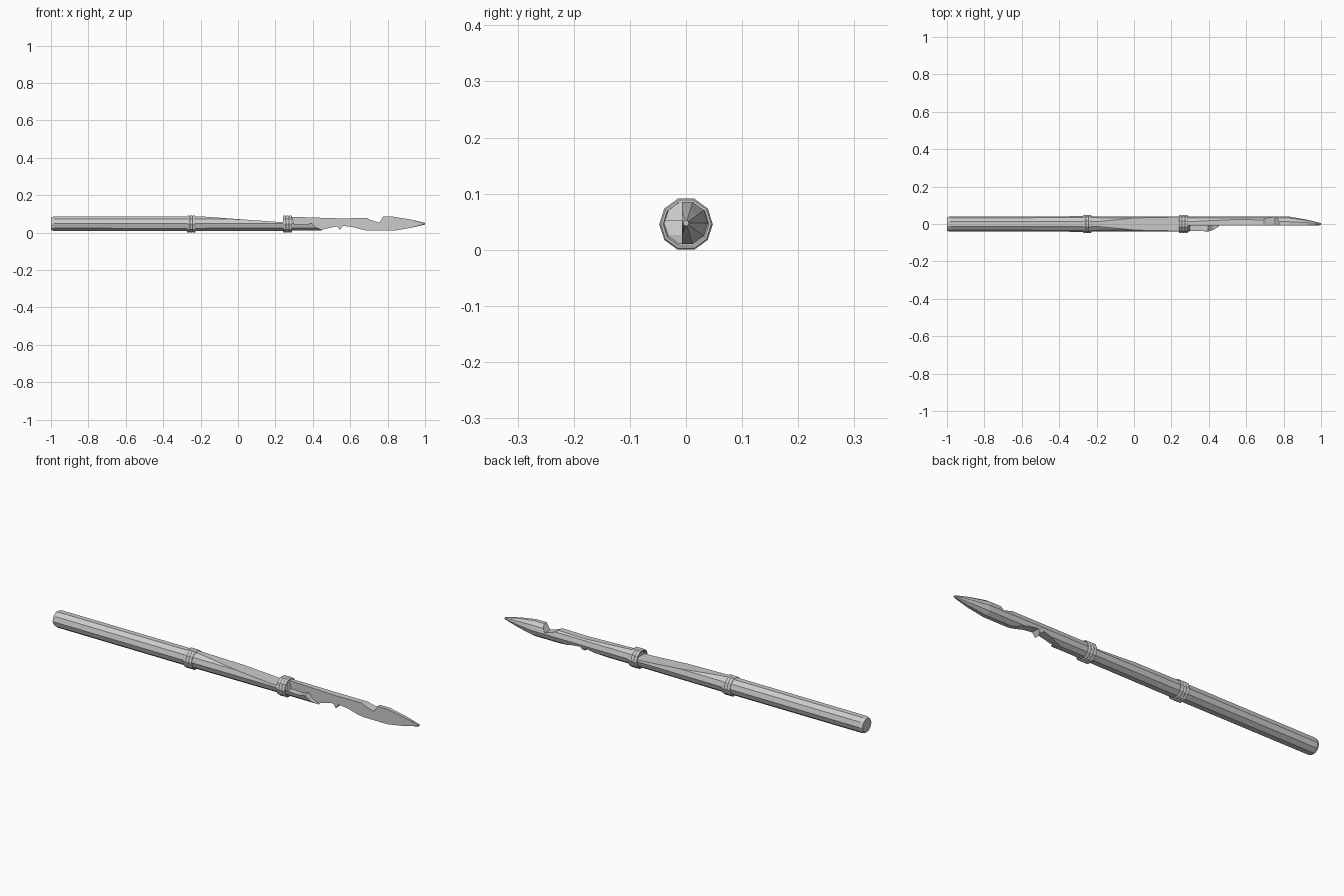
import bpy, bmesh
from math import cos, sin, tau

if "Cube" in bpy.data.objects:
    bpy.data.objects.remove(bpy.data.objects["Cube"])

SIDES = 10


def make(name, bm):
    bmesh.ops.recalc_face_normals(bm, faces=bm.faces)
    mesh = bpy.data.meshes.new(name)
    bm.to_mesh(mesh)
    bm.free()
    ob = bpy.data.objects.new(name, mesh)
    bpy.context.collection.objects.link(ob)
    return ob


def loft(name, stations, cz, closed=False):
    """Ten-sided skin around the x axis through (x, radius) stations."""
    bm = bmesh.new()
    rings = [[bm.verts.new((x, r * cos(i * tau / SIDES), cz + r * sin(i * tau / SIDES)))
              for i in range(SIDES)] for x, r in stations]
    pairs = list(zip(rings, rings[1:]))
    if closed:
        pairs.append((rings[-1], rings[0]))
    else:
        bm.faces.new(rings[0])
        bm.faces.new(rings[-1])
    for a, b in pairs:
        for i in range(SIDES):
            j = (i + 1) % SIDES
            bm.faces.new((a[i], a[j], b[j], b[i]))
    return make(name, bm)


def carve(ob, profile, y0, y1):
    """Keep only what lies inside a front-view (x, z) profile between y0 and y1."""
    bm = bmesh.new()
    a = [bm.verts.new((x, y0, z)) for x, z in profile]
    b = [bm.verts.new((x, y1, z)) for x, z in profile]
    bm.faces.new(a)
    bm.faces.new(b)
    for i in range(len(a)):
        j = (i + 1) % len(a)
        bm.faces.new((a[i], a[j], b[j], b[i]))
    cutter = make("cutter", bm)
    mod = ob.modifiers.new("carve", 'BOOLEAN')
    mod.operation = 'INTERSECT'
    mod.solver = 'EXACT'
    mod.object = cutter
    bpy.context.view_layer.objects.active = ob
    bpy.ops.object.modifier_apply(modifier=mod.name)
    bpy.data.objects.remove(cutter)


# Shaft with a long shaved slope on top
shaft = loft("shaft", [(-1, .035), (-.985, .041), (-.25, .0415), (.3, .0395)], .0475)
carve(shaft, [(-1.1, -.1), (.28, -.1), (.28, .055), (.2, .058), (-.2, .0868),
              (-.2, .2), (-1.1, .2)], -.1, .1)

# Splintered point: flat on the front, rounded on the back, notched above and below
STOCK = [(.255, .039), (.83, .0395), (.92, .024), (1, .005)]
blade = loft("splintered_point", STOCK, .0475)
carve(blade, [(.25, 0), (.40, .008), (.46, .018), (.53, .034), (.545, .014),
              (.56, .036), (.61, .03), (.67, .014), (.76, 0), (1.1, 0),
              (1.1, .1), (.785, .1), (.765, .068), (.755, .053), (.705, .069), (.69, .078),
              (.55, .076), (.42, .08), (.3, .084), (.25, .084)], -.007, .1)

# Leftover splinter on the front side, tapering to a jagged end
splinter = loft("front_splinter", STOCK, .0475)
carve(splinter, [(.25, 0), (.46, .008), (.42, .026), (.395, .052), (.36, .042),
                 (.30, .046), (.285, .09), (.25, .09)], -.1, -.003)

# Two bindings of three cord loops each
for name, x0 in (("rear_binding", -.25), ("front_binding", .265)):
    for k in (-1, 0, 1):
        x = x0 + k * .0155
        loft(f"{name}_{k + 2}", [(x - .008, .041), (x - .008, .045), (x - .004, .0478),
                                 (x + .004, .0478), (x + .008, .045), (x + .008, .041),
                                 (x, .037)], .0457, closed=True)
